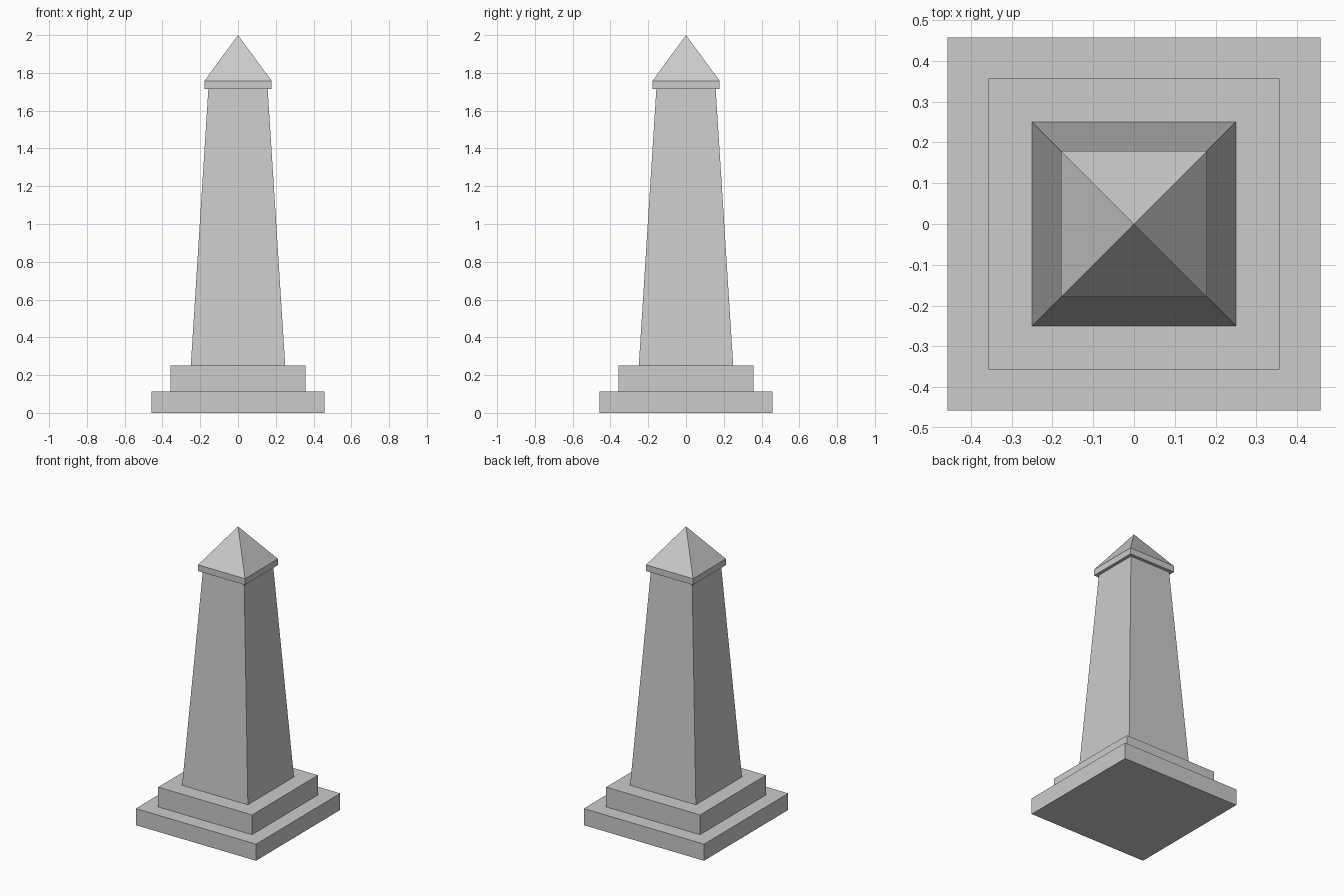
import bpy
import bmesh
from math import pi, sqrt
from mathutils import Matrix

cube = bpy.data.objects.get("Cube")
if cube:
    bpy.data.objects.remove(cube, do_unlink=True)

# Single stone colour
stone = bpy.data.materials.new("grey_stone")
stone.use_nodes = True
colour = (0.6, 0.6, 0.6, 1)
stone.diffuse_color = colour
stone.node_tree.nodes["Principled BSDF"].inputs["Base Color"].default_value = colour


def square_block(name, z0, z1, half0, half1):
    """Square frustum between two heights; a zero top makes a pyramid."""
    bm = bmesh.new()
    turn = Matrix.Translation((0, 0, (z0 + z1) / 2)) @ Matrix.Rotation(pi / 4, 4, 'Z')
    bmesh.ops.create_cone(bm, cap_ends=True, segments=4, radius1=half0 * sqrt(2),
                          radius2=half1 * sqrt(2), depth=z1 - z0, matrix=turn)
    bmesh.ops.remove_doubles(bm, verts=bm.verts, dist=0.0001)
    bmesh.ops.recalc_face_normals(bm, faces=bm.faces)
    mesh = bpy.data.meshes.new(name)
    bm.to_mesh(mesh)
    bm.free()
    mesh.materials.append(stone)
    obj = bpy.data.objects.new(name, mesh)
    bpy.context.collection.objects.link(obj)
    return obj


# Stepped plinth
square_block("lower_step", 0, 0.114, 0.457, 0.457)
square_block("upper_step", 0.114, 0.25, 0.357, 0.357)
# Tapered shaft
square_block("shaft", 0.25, 1.714, 0.25, 0.157)
# Overhanging band and pointed cap
square_block("cap_band", 1.714, 1.757, 0.1786, 0.1786)
square_block("cap_pyramid", 1.757, 2, 0.1786, 0)
